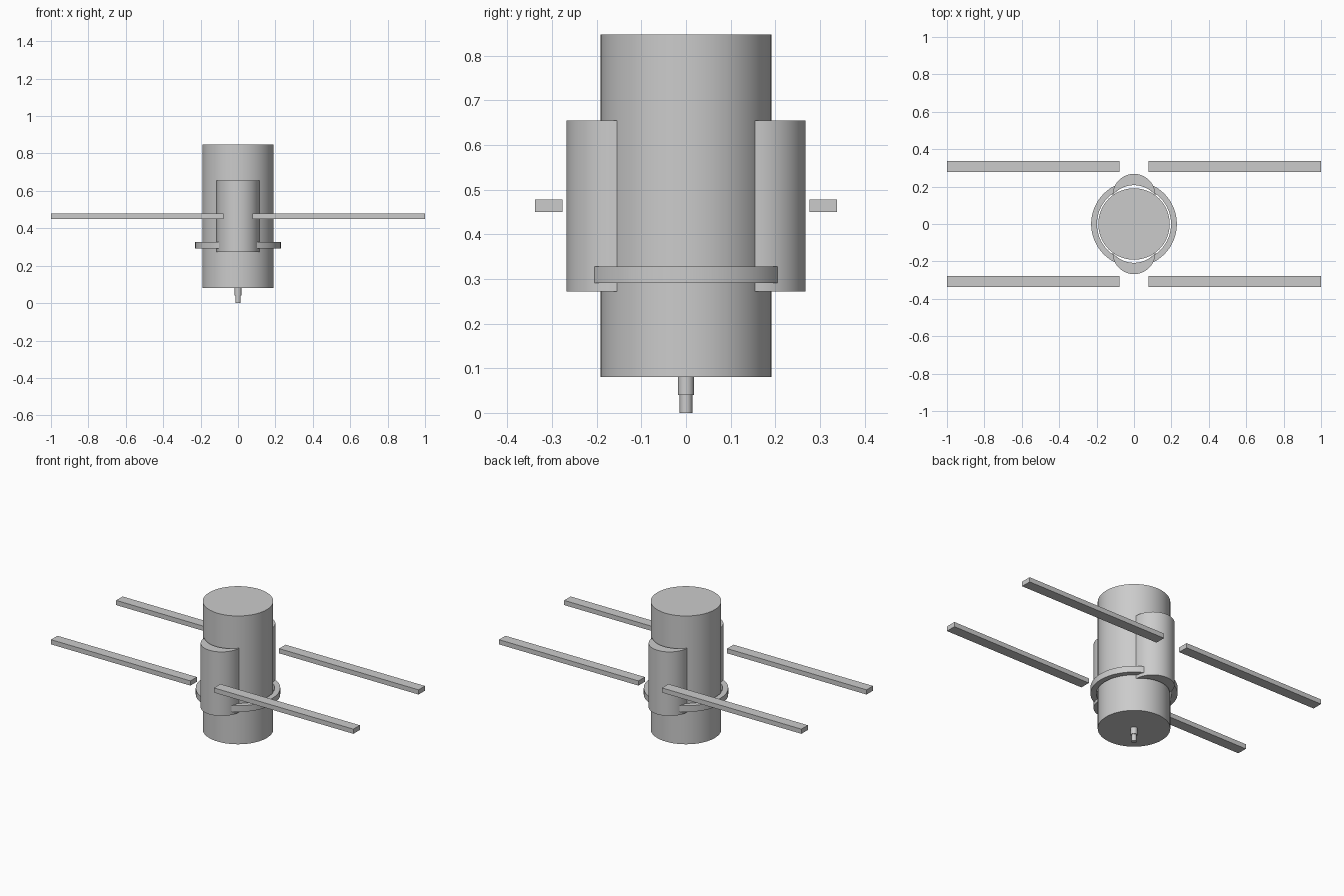
import bpy, bmesh, math

if "Cube" in bpy.data.objects:
    bpy.data.objects.remove(bpy.data.objects["Cube"])

grey = bpy.data.materials.new("light_grey")
grey.diffuse_color = (0.6, 0.6, 0.6, 1)
grey.use_nodes = True
grey.node_tree.nodes["Principled BSDF"].inputs["Base Color"].default_value = grey.diffuse_color


def prism(name, outline, z0, z1, smooth=True):
    """Extrude a counter-clockwise outline from z0 to z1."""
    bm = bmesh.new()
    base = bm.faces.new([bm.verts.new((x, y, z0)) for x, y in outline])
    ext = bmesh.ops.extrude_face_region(bm, geom=[base], use_keep_orig=True)
    top = [g for g in ext["geom"] if isinstance(g, bmesh.types.BMVert)]
    bmesh.ops.translate(bm, verts=top, vec=(0, 0, z1 - z0))
    bmesh.ops.recalc_face_normals(bm, faces=bm.faces)
    mesh = bpy.data.meshes.new(name)
    bm.to_mesh(mesh)
    bm.free()
    mesh.materials.append(grey)
    obj = bpy.data.objects.new(name, mesh)
    bpy.context.collection.objects.link(obj)
    if smooth:
        bpy.ops.object.select_all(action='DESELECT')
        obj.select_set(True)
        bpy.context.view_layer.objects.active = obj
        bpy.ops.object.shade_smooth_by_angle(angle=math.radians(30))
    return obj


def arc(cx, cy, r, a0, a1, n):
    return [(cx + r * math.cos(math.radians(a0 + (a1 - a0) * i / n)),
             cy + r * math.sin(math.radians(a0 + (a1 - a0) * i / n)))
            for i in range(n + 1)]


def circle(r, n):
    return arc(0, 0, r, 0, 360, n)[:-1]


# Main body and stepped nozzle underneath
prism("main_body", circle(0.191, 64), 0.08, 0.847)
prism("nozzle_upper", circle(0.018, 24), 0.04, 0.08)
prism("nozzle_tip", circle(0.014, 24), 0.0, 0.04)

# Crescent side pods: round outside, hollow inside against the body
outer = arc(0, 0.154, 0.114, 0, 180, 32)
half = math.degrees(math.asin(0.114 / 0.148))
inner = arc(0, 0.154 - 0.148 * math.cos(math.radians(half)), 0.148,
            90 + half, 90 - half, 20)
pod = outer + inner[1:-1]
prism("back_pod", pod, 0.272, 0.655)
prism("front_pod", [(-x, -y) for x, y in pod], 0.272, 0.655)

# Collar halves running between the pods
collar = arc(0, 0, 0.229, -64.5, 64.5, 32) + arc(0, 0, 0.198, 64.5, -64.5, 32)
prism("right_collar", collar, 0.291, 0.328)
prism("left_collar", [(-x, -y) for x, y in collar], 0.291, 0.328)

# Four long bars, two in front and two behind
for sx, xn in ((-1, "left"), (1, "right")):
    for sy, yn in ((-1, "front"), (1, "back")):
        x0, x1 = sorted((sx * 0.078, sx * 1.0))
        y0, y1 = sorted((sy * 0.277, sy * 0.338))
        prism(f"{yn}_{xn}_bar", [(x0, y0), (x1, y0), (x1, y1), (x0, y1)],
              0.45, 0.478, smooth=False)
